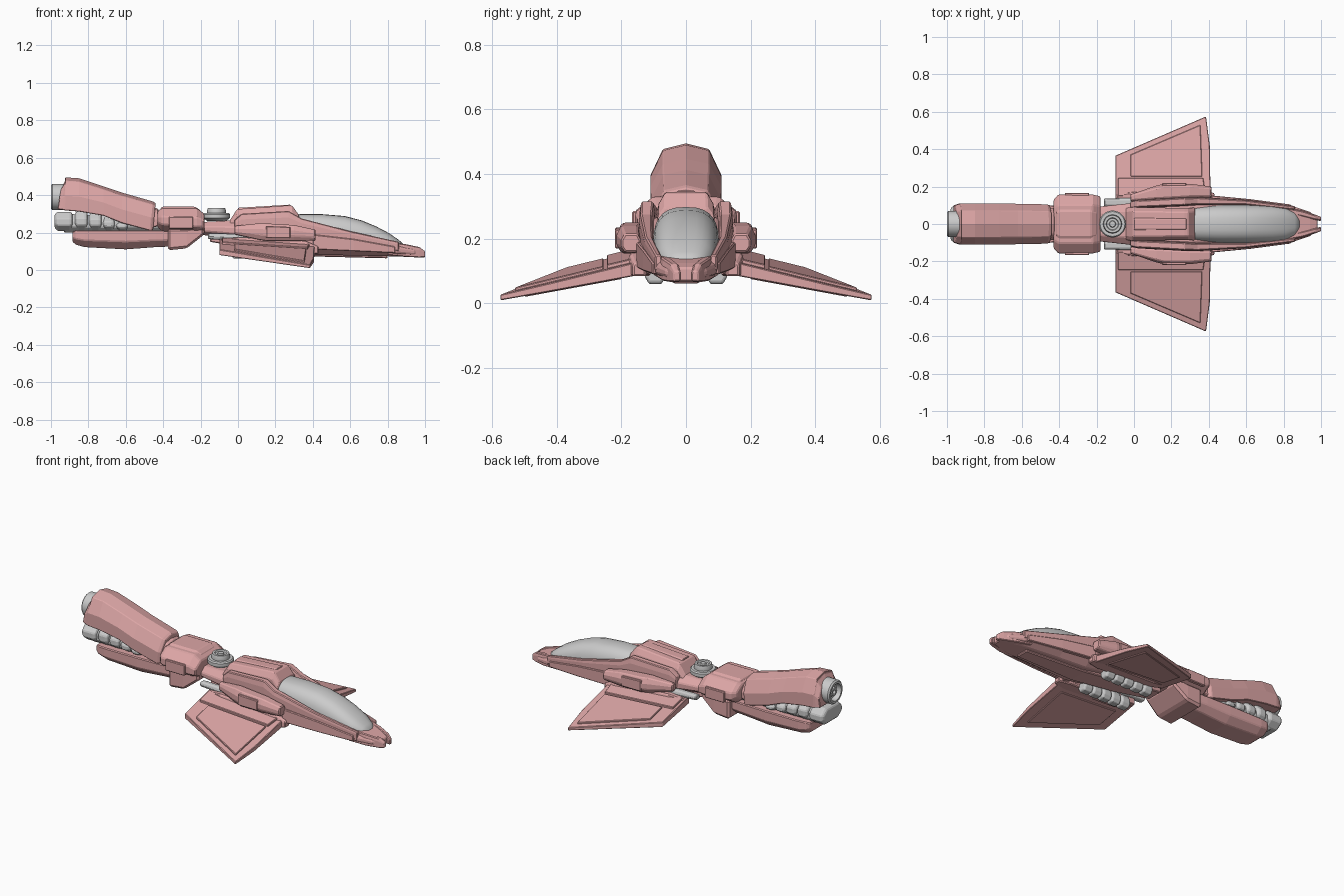
import bpy, bmesh, math
from mathutils import Vector

pink = bpy.data.materials.new("pink_paint")
pink.diffuse_color = (0.72, 0.38, 0.38, 1)

OCT = [(-1, .3), (-.6, 0), (.6, 0), (1, .3), (1, .65), (.65, 1), (-.65, 1), (-1, .65)]
COWL = [(-1, 0), (1, 0), (1, .45), (.65, .9), (0, 1), (-.65, .9), (-1, .45)]
UNDER = [(-1, 1), (-1, .4), (-.6, 0), (.6, 0), (1, .4), (1, 1)]
BOX = [(-1, 0), (1, 0), (1, 1), (-1, 1)]
SLOPE = [(-1, 0), (1, 0), (1, .7), (.75, 1), (-.75, 1), (-1, .7)]
ARCH = [(math.copysign(abs(math.cos(a)) ** .75, math.cos(a)), math.sin(a) ** .75)
        for a in [math.pi * i / 14 for i in range(1, 14)]]
ARCH = [(1, 0)] + ARCH + [(-1, 0)]


def finish(name, bm, paint, bevel=0.0):
    bmesh.ops.recalc_face_normals(bm, faces=bm.faces)
    me = bpy.data.meshes.new(name)
    bm.to_mesh(me)
    bm.free()
    ob = bpy.data.objects.new(name, me)
    bpy.context.collection.objects.link(ob)
    if paint:
        me.materials.append(pink)
    if bevel:
        m = ob.modifiers.new("bevel", 'BEVEL')
        m.width, m.segments, m.limit_method = bevel, 1, 'ANGLE'
    return ob


def bridge(bm, rings):
    rings = [[bm.verts.new(p) for p in r] for r in rings]
    n = len(rings[0])
    for a, b in zip(rings, rings[1:]):
        for i in range(n):
            bm.faces.new((a[i], a[(i + 1) % n], b[(i + 1) % n], b[i]))
    bm.faces.new(rings[0])
    bm.faces.new(rings[-1])


def loft(name, stations, prof=OCT, cy=0.0, paint=True, bevel=.005):
    """Stations along x: (x, half width, bottom z, top z[, centre y, lean])."""
    bm = bmesh.new()
    rings = []
    for s in stations:
        x, w, z0, z1 = s[:4]
        c = s[4] if len(s) > 4 else cy
        lean = s[5] if len(s) > 5 else 0
        rings.append([(x + lean * v, c + w * u, z0 + (z1 - z0) * v) for u, v in prof])
    bridge(bm, rings)
    return finish(name, bm, paint, bevel)


def lathe(name, prof, centre, axis, n=32):
    """Round part: prof is (distance along axis, radius)."""
    bm = bmesh.new()
    rings = []
    for d, r in prof:
        ring = []
        for i in range(n):
            a = math.tau * i / n
            p = (d, r * math.cos(a), r * math.sin(a)) if axis == 'X' else (r * math.cos(a), r * math.sin(a), d)
            ring.append(Vector(centre) + Vector(p))
        rings.append(ring)
    bridge(bm, rings)
    ob = finish(name, bm, False)
    smooth(ob)
    return ob


def smooth(ob, angle=35):
    bpy.ops.object.select_all(action='DESELECT')
    ob.select_set(True)
    bpy.context.view_layer.objects.active = ob
    bpy.ops.object.shade_smooth_by_angle(angle=math.radians(angle))


# Drooping wing: underside plane and thickness that thins toward the tip
def wing_z(x, y):
    return .088 - .186 * (y - .145) - .064 * (x - .4)


def wing_plate(name, pts, side, low=0.0, high=0.0):
    bm = bmesh.new()
    bot = [(x, side * y, wing_z(x, y) - low) for x, y in pts]
    top = [(x, side * y, wing_z(x, y) + .043 - .058 * (y - .14) + high) for x, y in pts]
    bridge(bm, [bot, top])
    return finish(name, bm, True, .003)


# Main hull, from the neck to the nose
loft("hull", [(-.21, .09, .19, .255), (-.03, .11, .165, .265), (.10, .135, .13, .27),
              (.30, .15, .10, .265), (.42, .147, .08, .235), (.60, .126, .078, .20),
              (.85, .095, .072, .145), (.94, .065, .068, .125), (.98, .035, .068, .11)])
loft("spine", [(-.05, .085, .22, .255), (-.005, .09, .22, .325), (.27, .085, .22, .345),
               (.29, .085, .22, .343), (.325, .088, .2, .295)], SLOPE)
loft("spine_ridge", [(.0, .035, .3, .332), (.28, .035, .3, .349)], SLOPE, bevel=.003)
loft("belly_keel", [(-.15, .05, .15, .2), (.1, .06, .11, .2), (.4, .06, .072, .15), (.8, .04, .062, .12)], SLOPE)

# Smooth canopy
can = loft("canopy", [(.295, .085, .2, .292), (.33, .095, .19, .298), (.45, .102, .18, .298), (.57, .103, .165, .288),
                      (.66, .101, .15, .265), (.74, .096, .138, .232), (.81, .086, .126, .195),
                      (.86, .062, .12, .16), (.885, .03, .118, .138)], ARCH, paint=False, bevel=0)
smooth(can, 60)

# Rear hub behind the turret
loft("rear_hub", [(-.43, .13, .23, .315), (-.405, .157, .205, .33), (-.22, .157, .19, .33), (-.18, .148, .2, .30)], OCT, bevel=.006)
loft("rear_hub_base", [(-.375, .13, .105, .22), (-.275, .13, .115, .22), (-.18, .12, .19, .24)], BOX, bevel=.012)
loft("rear_hub_cap", [(-.415, .075, .3, .33), (-.40, .085, .3, .338), (-.23, .085, .3, .338), (-.2, .075, .3, .318)], SLOPE)

# Turret discs on the neck
lathe("turret", [(.0, .05), (.015, .072), (.035, .072), (.042, .066), (.042, .05), (.056, .05),
                 (.07, .046), (.07, .034), (.063, .03), (.063, .018), (.07, .015)], (-.115, 0, .262), 'Z')

# Engine cowls
loft("engine_cowl", [(-.965, .10, .325, .44, 0, .02), (-.94, .108, .322, .482, 0, .02), (-.925, .11, .318, .495),
                     (-.85, .11, .312, .49), (-.72, .11, .29, .447), (-.62, .108, .25, .413),
                     (-.47, .105, .21, .366, 0, .015), (-.455, .095, .212, .357, 0, .015)], COWL)
loft("engine_cowl_collar", [(-.475, .09, .22, .345), (-.425, .085, .235, .325)], COWL)
loft("lower_cowl", [(-.885, .085, .15, .205), (-.865, .10, .135, .212), (-.82, .105, .122, .212), (-.6, .105, .11, .212),
                    (-.44, .10, .122, .212), (-.36, .095, .125, .212)], UNDER)

# Engine core with ribbed segments
ribs = [(-.98, -.885, .31), (-.872, -.805, .315), (-.797, -.73, .305), (-.722, -.66, .285), (-.652, -.59, .262)]
for i, (a, b, top) in enumerate(ribs):
    loft(f"engine_rib_{i + 1}", [(a, .085, .225, top - .012), (a + .015, .098, .208, top),
                                 (b - .012, .098, .208, top), (b, .09, .218, top - .008)], OCT, paint=False)
loft("engine_core", [(-.93, .08, .2, .30), (-.7, .08, .2, .29), (-.5, .075, .2, .31), (-.36, .07, .2, .27)], OCT, paint=False)
lathe("exhaust_nozzle", [(.08, .07), (.008, .07), (0, .062), (0, .05), (.03, .046), (.03, .03),
                         (.012, .024), (.012, .012), (.03, .01)], (-1.0, 0, .39), 'X')

# Everything that repeats on both sides
for s, side in ((1, "left"), (-1, "right")):
    wing_plate(f"{side}_wing", [(-.10, .11), (-.10, .365), (.385, .575), (.405, .42), (.41, .11)], s)
    wing_plate(f"{side}_wing_panel", [(-.02, .255), (-.02, .37), (.355, .53), (.365, .255)], s, -.01, .009)
    wing_plate(f"{side}_wing_root_panel", [(-.085, .15), (-.085, .245), (.37, .245), (.385, .15)], s, -.01, .012)
    wing_plate(f"{side}_wing_under_panel", [(-.04, .2), (-.04, .34), (.34, .5), (.35, .2)], s, .006, -.01)
    loft(f"{side}_wing_fairing", [(-.09, .02, .12, .165), (.0, .03, .1, .175), (.36, .035, .085, .155),
                                  (.43, .02, .085, .125)], SLOPE, s * .145)
    # Shoulder strip running forward into the canopy sill
    loft(f"{side}_shoulder", [(-.02, .02, .2, .265, s * .10), (.02, .022, .2, .30, s * .108), (.27, .024, .2, .315, s * .12),
                              (.34, .022, .19, .275, s * .123), (.6, .014, .15, .207, s * .115),
                              (.86, .011, .1, .15, s * .085)], SLOPE, bevel=.004)
    # Side pod
    loft(f"{side}_side_pod", [(-.02, .018, .19, .235, s * .14), (.12, .04, .16, .25, s * .165), (.16, .045, .155, .248, s * .17),
                              (.30, .04, .155, .24, s * .175), (.415, .03, .158, .215, s * .17)], OCT)
    loft(f"{side}_side_pod_plate", [(.15, .012, .17, .235, s * .207), (.28, .012, .17, .23, s * .208)], BOX, bevel=.004)
    # Nose prong and cheek plate
    loft(f"{side}_nose_prong", [(.80, .016, .08, .15, s * .075), (.90, .018, .07, .137, s * .055), (.97, .015, .066, .122, s * .035),
                                (1.0, .011, .068, .10, s * .027)], SLOPE, bevel=.004)
    loft(f"{side}_cheek_plate", [(.40, .012, .11, .19, s * .142), (.62, .012, .10, .165, s * .121),
                                 (.84, .01, .09, .125, s * .094)], BOX, bevel=.004)
    # Grey machinery under the hull
    loft(f"{side}_side_duct", [(-.16, .022, .165, .195), (.14, .025, .145, .19), (.4, .02, .125, .165)], OCT, s * .115, False)
    for i in range(5):
        a = -.03 + i * .066
        loft(f"{side}_belly_pod_{i + 1}", [(a, .026, .067, .12), (a + .008, .032, .06, .13), (a + .052, .032, .06, .13),
                                           (a + .06, .026, .067, .12)], OCT, s * .095, False, .003)
    # Hub side blocks
    loft(f"{side}_hub_block", [(-.37, .012, .22, .285), (-.24, .012, .22, .285)], BOX, s * .155, bevel=.004)
